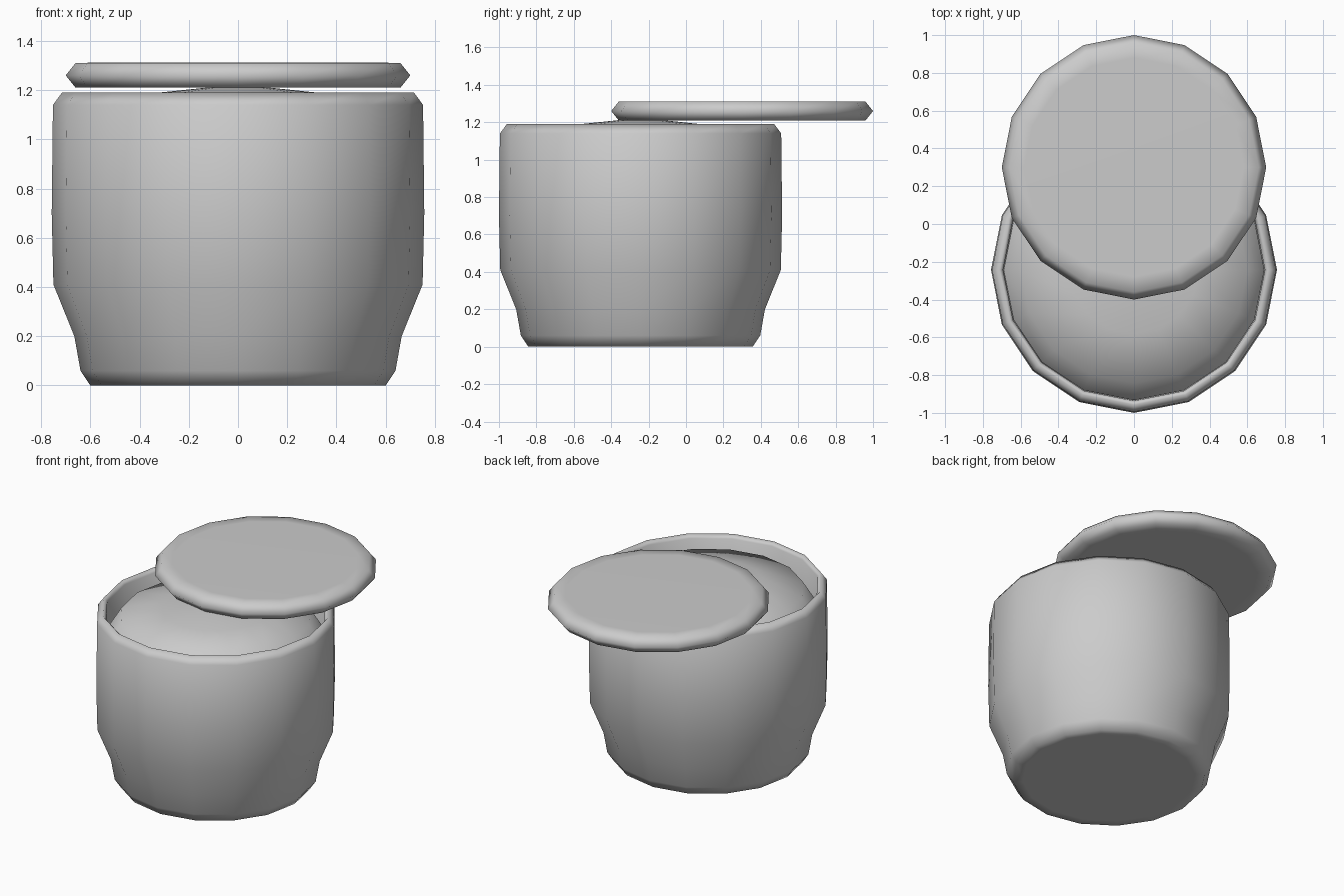
import bpy, math

if "Cube" in bpy.data.objects:
    bpy.data.objects.remove(bpy.data.objects["Cube"])

SIDES = 16


def lathe(name, profile, cy):
    """Spin a (radius, z) profile about a vertical axis at y = cy; radius 0 makes a pole."""
    verts, faces, rings = [], [], []
    for r, z in profile:
        count = 1 if r == 0 else SIDES
        rings.append(range(len(verts), len(verts) + count))
        for i in range(count):
            a = 2 * math.pi * i / SIDES
            verts.append((r * math.cos(a), cy + r * math.sin(a), z))
    for low, high in zip(rings, rings[1:]):
        for i in range(SIDES):
            j = (i + 1) % SIDES
            quad = [low[i % len(low)], low[j % len(low)],
                    high[j % len(high)], high[i % len(high)]]
            faces.append(list(dict.fromkeys(quad)))
    mesh = bpy.data.meshes.new(name)
    mesh.from_pydata(verts, [], faces)
    mesh.polygons.foreach_set("use_smooth", [True] * len(faces))
    mesh.update()
    obj = bpy.data.objects.new(name, mesh)
    bpy.context.collection.objects.link(obj)
    return obj


# Hollow jar: outside from base to rim, then down the inner wall to the floor
lathe("jar_body", [
    (0, 0), (0.54, 0), (0.60, 0), (0.64, 0.06), (0.665, 0.20), (0.75, 0.41),
    (0.757, 0.70), (0.752, 1.14), (0.715, 1.19), (0.693, 1.165),
    (0.69, 0.70), (0.685, 0.43), (0.61, 0.21), (0.60, 0.06), (0, 0.06)], -0.243)

# Domed contents filling the jar
lathe("jar_contents", [
    (0.69, 0.99), (0.60, 1.135), (0.34, 1.188), (0.10, 1.213), (0, 1.215)], -0.243)

# Lid slid towards the back
lathe("lid", [
    (0, 1.21), (0.58, 1.21), (0.66, 1.21), (0.70, 1.26),
    (0.66, 1.31), (0.58, 1.312), (0, 1.308)], 0.30)
